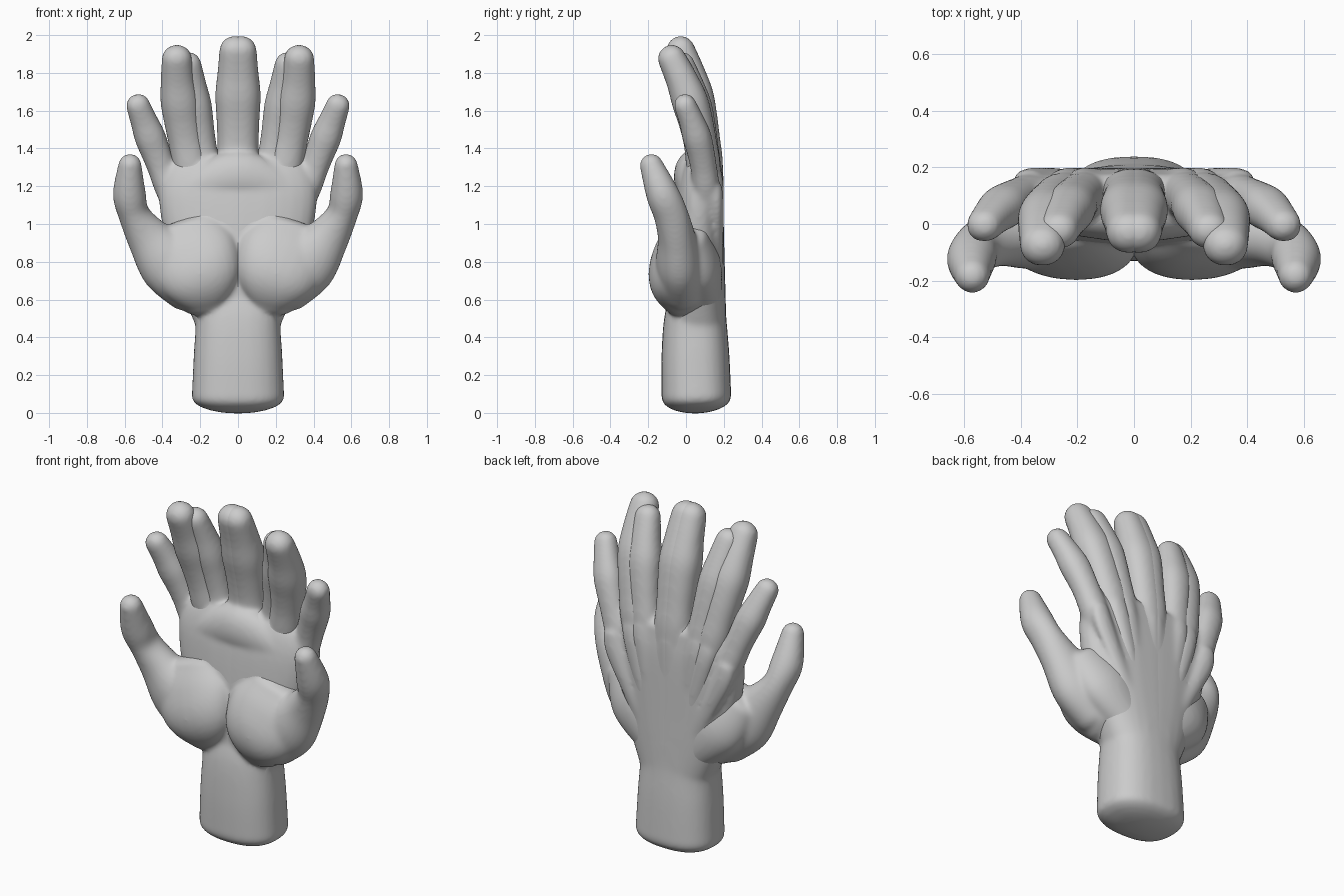
import bpy, bmesh, math
from mathutils import Vector

cube = bpy.data.objects.get("Cube")
if cube:
    bpy.data.objects.remove(cube)

skin = bpy.data.materials.new("plain grey skin")
skin.use_nodes = True
GREY = (0.6, 0.6, 0.6, 1)
skin.diffuse_color = GREY
skin.node_tree.nodes["Principled BSDF"].inputs["Base Color"].default_value = GREY

SIDES, STEPS, CAP = 28, 6, 5


def spline(pts):
    """Catmull-Rom points through (x, y, z, half width, half depth) tuples."""
    out = []
    for i in range(len(pts) - 1):
        a, b, c, d = (pts[max(0, min(len(pts) - 1, i + k))] for k in (-1, 0, 1, 2))
        for s in range(STEPS):
            t = s / STEPS
            out.append([0.5 * (2 * q + (r - p) * t + (2 * p - 5 * q + 4 * r - w) * t * t
                               + (3 * q - p - 3 * r + w) * t ** 3)
                        for p, q, r, w in zip(a, b, c, d)])
    return out + [list(pts[-1])]


def dome(row, height, sign):
    """Shrinking rings that round off the end of a tube."""
    centre, tangent, width, depth = row
    angles = [k / CAP * math.pi / 2 * 0.96 for k in range(1, CAP + 1)]
    return [(centre + tangent * sign * min(width, depth) * height * math.sin(a), tangent,
             width * math.cos(a), depth * math.cos(a)) for a in angles]


def squared(value, power):
    return math.copysign(abs(value) ** (2 / power), value)


def loft(bm, pts, power=2.0, start_cap=0.6, end_cap=0.6):
    """Closed tube of superellipse rings with domed ends."""
    path = spline(pts)
    centres = [Vector(p[:3]) for p in path]
    last = len(path) - 1
    rows = []
    for i, p in enumerate(path):
        tangent = (centres[min(i + 1, last)] - centres[max(i - 1, 0)]).normalized()
        rows.append((centres[i], tangent, p[3], p[4]))
    rows = dome(rows[0], start_cap, -1)[::-1] + rows + dome(rows[-1], end_cap, 1)
    rings = []
    for centre, tangent, width, depth in rows:
        side = Vector((0, 1, 0)).cross(tangent).normalized()
        deep = tangent.cross(side)
        ring = []
        for k in range(SIDES):
            angle = 2 * math.pi * k / SIDES
            u = squared(math.cos(angle), power)
            v = squared(math.sin(angle), power)
            ring.append(bm.verts.new(centre + side * width * u + deep * depth * v))
        rings.append(ring)
    for low, high in zip(rings, rings[1:]):
        for k in range(SIDES):
            n = (k + 1) % SIDES
            bm.faces.new((low[k], low[n], high[n], high[k]))
    bm.faces.new(rings[0][::-1])
    bm.faces.new(rings[-1])


# finger thickness from base to tip: swollen at the joints, narrower between
SWELL = (.9, .95, 1, .97, 1.01, 1.06, .93, .82)


def add_finger(bm, base, tip, radius, bow):
    """Finger that curls forward, with its tendon and knuckle on the back."""
    pts = []
    for i, swell in enumerate(SWELL):
        t = i / (len(SWELL) - 1)
        x = base[0] + (tip[0] - base[0]) * (1 - (1 - t) ** bow)
        y = base[1] + (tip[1] - base[1]) * t ** 2.3
        z = base[2] + (tip[2] - base[2]) * t
        pts.append((x, y, z, radius * swell, radius * swell * .93))
    loft(bm, pts, 2.15, .5, 1)
    x, y, z = pts[2][:3]
    loft(bm, [(x * .4, .17, .7, .035, .022), (x * .9, .165, z - .15, .06, .035),
              (x, y + .05, z - .03, .055, .04)], 2, 1, 1)


bm = bmesh.new()

# wrist
loft(bm, [(0, .055, .08, .245, .185), (0, .05, .3, .235, .18),
          (0, .05, .5, .225, .165), (0, .07, .65, .25, .14)], 2.5, .45)
# palm
loft(bm, [(0, .06, .45, .215, .155), (-.02, .06, .8, .33, .145),
          (-.035, .07, 1.15, .385, .125), (-.03, .085, 1.3, .33, .095)], 2.4)
# thumb muscle filling the palm up to the centre line
loft(bm, [(.17, .01, .62, .15, .14), (.2, -.035, .72, .23, .163),
          (.25, -.025, .85, .25, .14), (.285, 0, .96, .21, .1)], 2.3)
# web between thumb and back of the hand
loft(bm, [(.14, .09, .62, .12, .1), (.26, .075, .78, .17, .11), (.36, .03, .93, .13, .085)])
# thumb
loft(bm, [(.24, -.02, .68, .16, .13), (.365, -.035, .8, .17, .125),
          (.475, -.05, .93, .118, .1), (.55, -.08, 1.05, .084, .092),
          (.575, -.125, 1.16, .088, .088), (.572, -.183, 1.31, .063, .063)], 2, .8, 1)
# soft pads under the fingers
loft(bm, [(-.27, .05, 1.17, .1, .08), (0, .03, 1.25, .14, .095), (.25, .05, 1.18, .1, .08)])

# index, middle, ring and little finger
add_finger(bm, (.2, .1, 1.1), (.324, -.075, 1.875), .098, 1.6)
add_finger(bm, (.01, .11, 1.1), (.017, -.028, 1.92), .1, 1)
add_finger(bm, (-.15, .11, 1.1), (-.266, -.022, 1.845), .088, 1)
add_finger(bm, (-.31, .11, 1.05), (-.53, -.005, 1.63), .078, 1)

mesh = bpy.data.meshes.new("paired_hands")
bmesh.ops.recalc_face_normals(bm, faces=bm.faces)
bm.to_mesh(mesh)
bm.free()
mesh.materials.append(skin)
hand = bpy.data.objects.new("paired_hands", mesh)
bpy.context.scene.collection.objects.link(hand)

# blend the parts of one hand, then overlap it with its mirror image
fuse = hand.modifiers.new("fuse", "REMESH")
fuse.mode = "VOXEL"
fuse.voxel_size = 0.011
fuse.use_smooth_shade = True
soften = hand.modifiers.new("soften", "SMOOTH")
soften.factor = 0.5
soften.iterations = 18
twin = hand.modifiers.new("twin", "MIRROR")
twin.use_axis[0] = True
twin.use_mirror_merge = False
